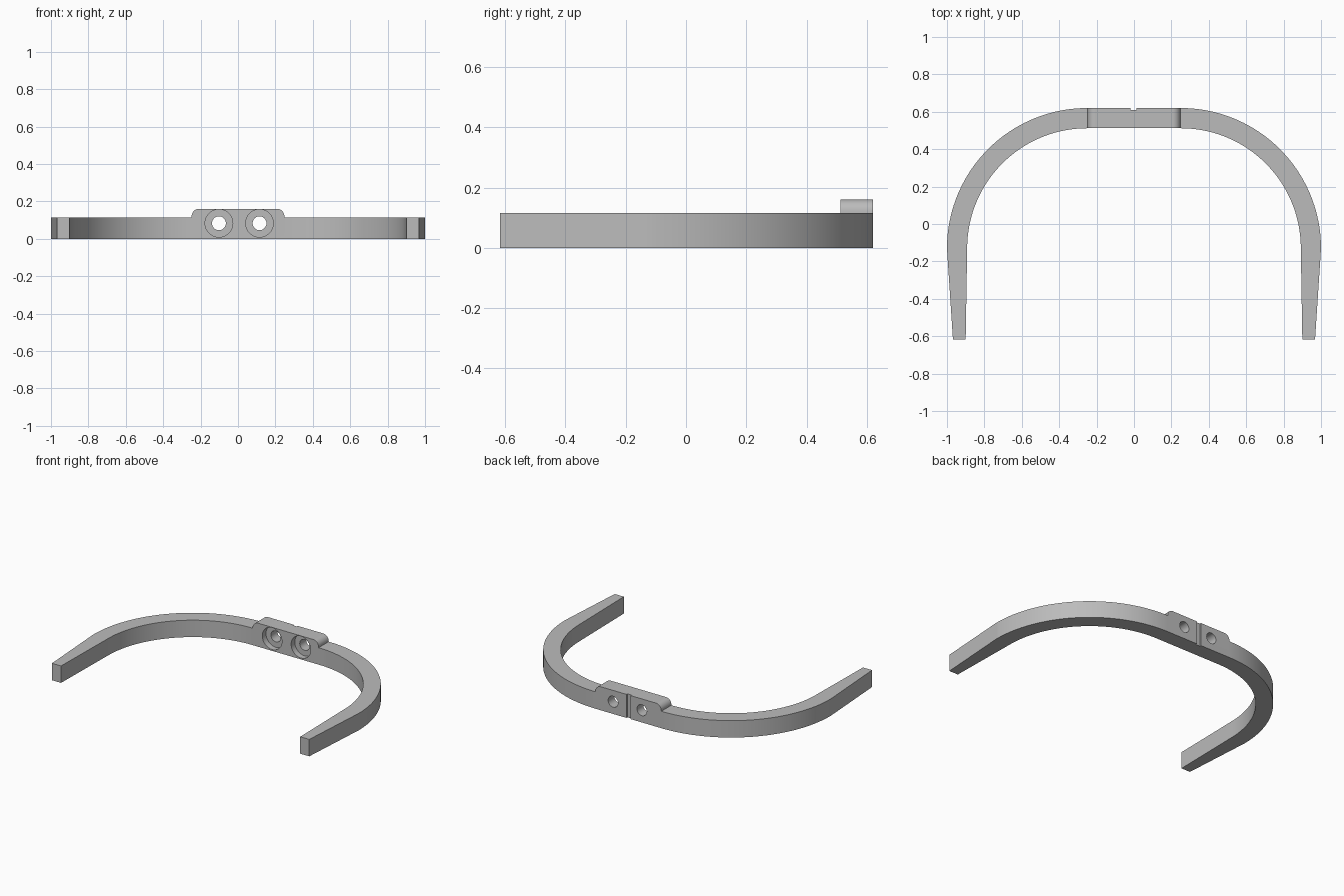
import bpy, bmesh, math
from mathutils import Matrix, Vector

if "Cube" in bpy.data.objects:
    bpy.data.objects.remove(bpy.data.objects["Cube"], do_unlink=True)

grey = bpy.data.materials.new("plain grey")
grey.use_nodes = True
colour = (0.5, 0.5, 0.5, 1)
grey.diffuse_color = colour
grey.node_tree.nodes["Principled BSDF"].inputs["Base Color"].default_value = colour

BACK, FRONT = 0.62, 0.512      # faces of the straight bridge
HEIGHT, PAD_TOP = 0.115, 0.16


def arc(cx, cy, r, start, end, n):
    """Points along an arc, angles in degrees."""
    angles = [math.radians(start + (end - start) * i / n) for i in range(n + 1)]
    return [(cx + r * math.cos(a), cy + r * math.sin(a)) for a in angles]


def mirrored(points):
    return [(-x, y) for x, y in reversed(points)]


def extrude(name, points, offset):
    """Solid from a closed outline of 3D points."""
    bm = bmesh.new()
    face = bm.faces.new([bm.verts.new(p) for p in points])
    grown = bmesh.ops.extrude_face_region(bm, geom=[face])["geom"]
    bmesh.ops.translate(bm, vec=Vector(offset),
                        verts=[g for g in grown if isinstance(g, bmesh.types.BMVert)])
    bmesh.ops.recalc_face_normals(bm, faces=bm.faces)
    mesh = bpy.data.meshes.new(name)
    bm.to_mesh(mesh)
    bm.free()
    mesh.materials.append(grey)
    obj = bpy.data.objects.new(name, mesh)
    bpy.context.collection.objects.link(obj)
    return obj


def combine(target, tool, operation):
    mod = target.modifiers.new(operation.lower(), "BOOLEAN")
    mod.operation, mod.solver, mod.object = operation, "EXACT", tool
    bpy.context.view_layer.objects.active = target
    bpy.ops.object.modifier_apply(modifier=mod.name)
    bpy.data.objects.remove(tool, do_unlink=True)


# Curved band with tapering arms
outer = arc(0.25, BACK - 0.75, 0.75, 90, 0, 40) + [(0.968, -0.617)]
inner = [(0.9, -0.617)] + arc(0.25, FRONT - 0.642, 0.642, 0, 90, 40)
half = outer + inner
band = extrude("curved_band", [(x, y, 0) for x, y in half + mirrored(half)],
               (0, 0, HEIGHT))

# Raised bridge pad with rounded top corners
r = 0.04
side = [(0.248, 0.05)] + arc(0.248 - r, PAD_TOP - r, r, 0, 90, 10)
pad = extrude("bridge_pad", [(x, FRONT, z) for x, z in side + mirrored(side)],
              (0, BACK - FRONT, 0))
combine(band, pad, "UNION")

# Two through holes, each counterbored from the inside of the curve
for x in (-0.102, 0.115):
    for radius, end in ((0.037, BACK + 0.1), (0.074, FRONT + 0.04)):
        ring = arc(x, 0.083, radius, 0, 360, 48)[:-1]
        start = FRONT - 0.1
        hole = extrude("hole_cutter", [(u, start, v) for u, v in ring],
                       (0, end - start, 0))
        combine(band, hole, "DIFFERENCE")

# Thin vertical groove in the middle of the back
groove = [(-0.018, BACK + 0.02), (-0.018, BACK - 0.01),
          (0.014, BACK - 0.01), (0.014, BACK + 0.02)]
cutter = extrude("groove_cutter", [(x, y, -0.1) for x, y in groove], (0, 0, 0.4))
combine(band, cutter, "DIFFERENCE")

# Smooth curves, crisp edges
bpy.ops.object.select_all(action="DESELECT")
band.select_set(True)
bpy.context.view_layer.objects.active = band
bpy.ops.object.shade_smooth_by_angle(angle=math.radians(30))
weighted = band.modifiers.new("weighted_normals", "WEIGHTED_NORMAL")
weighted.keep_sharp = True
